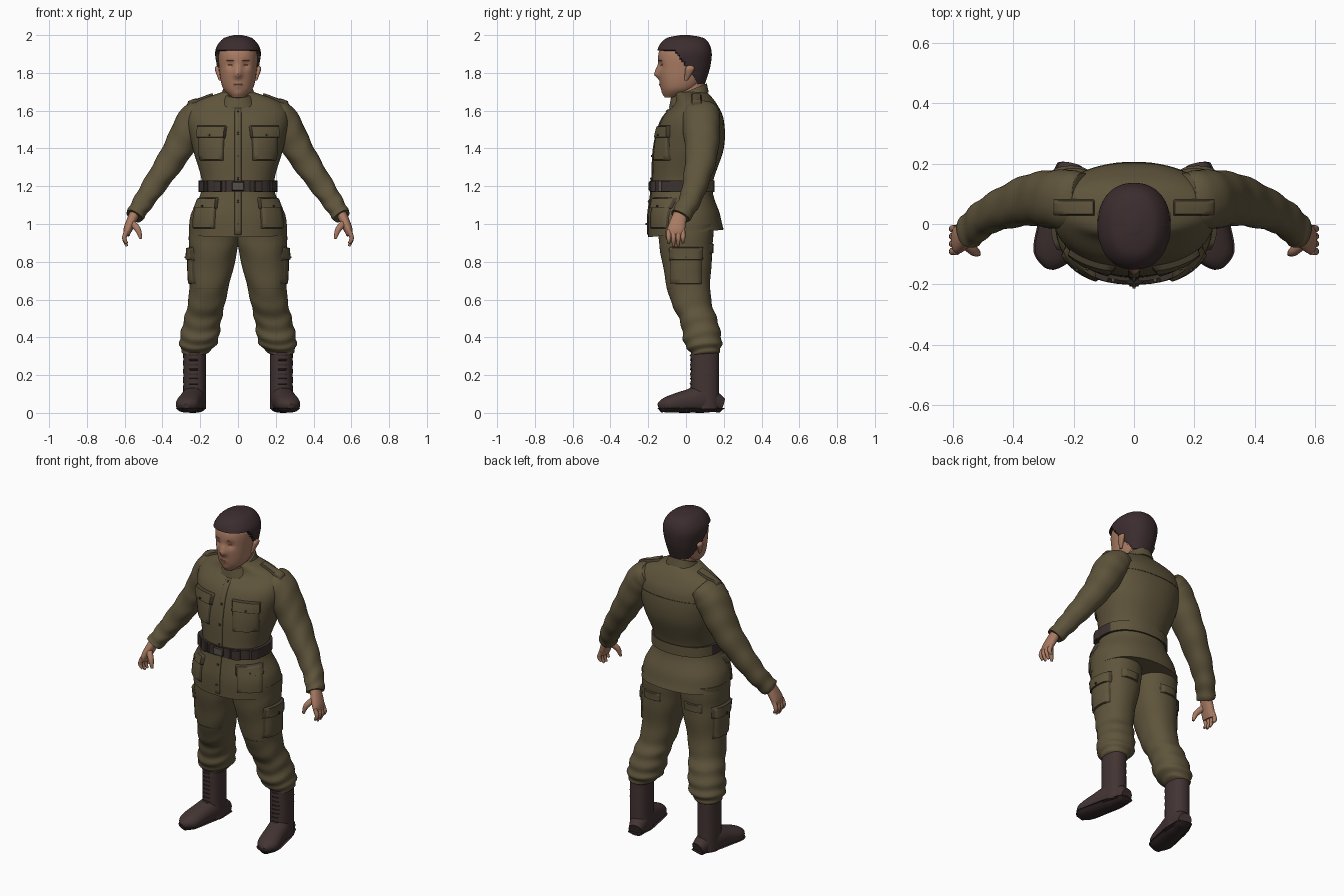
import bpy, bmesh
from math import sin, cos, exp, tau, copysign
from mathutils import Vector
from mathutils.bvhtree import BVHTree

if "Cube" in bpy.data.objects:
    bpy.data.objects.remove(bpy.data.objects["Cube"])

UP, LEFT, FRONT, BACK = Vector((0, 0, 1)), Vector((1, 0, 0)), Vector((0, -1, 0)), Vector((0, 1, 0))
OUTWARD = FRONT + LEFT / 2


def material(name, red, green, blue):
    result = bpy.data.materials.new(name)
    result.use_nodes = True
    color = (red, green, blue, 1)
    result.diffuse_color = color
    result.node_tree.nodes["Principled BSDF"].inputs["Base Color"].default_value = color
    return result


CLOTH = material("olive cloth", .115, .09, .045)
SEAM = material("dark olive seam", .065, .05, .03)
SKIN = material("skin", .4, .2, .125)
LIP = material("lip and brow", .3, .14, .09)
HAIR = material("dark brown hair", .045, .026, .028)
LEATHER = material("boot leather", .055, .034, .033)
SOLE = material("boot sole", .035, .022, .022)
BELT = material("belt leather", .045, .032, .028)
METAL = material("dull buckle", .1, .08, .065)


def finish(name, bm, materials, rule=None, mirror=False):
    """Store the mesh as an object and return a surface that panels can sit on."""
    surface = BVHTree.FromBMesh(bm)
    mesh = bpy.data.meshes.new(name)
    bm.to_mesh(mesh)
    bm.free()
    for entry in materials:
        mesh.materials.append(entry)
    for polygon in mesh.polygons:
        polygon.use_smooth = True
        if rule:
            polygon.material_index = int(rule(polygon))
    mesh.set_sharp_from_angle(angle=1)
    part = bpy.data.objects.new(name, mesh)
    bpy.context.collection.objects.link(part)
    if mirror:
        part.modifiers.new("Mirror", "MIRROR").use_mirror_merge = False
    return surface


def smooth_path(rows, steps):
    """Pass a smooth curve through ring rows of any length."""
    rows = [Vector(row) for row in rows]
    rows = [rows[0], *rows, rows[-1]]
    path = []
    for a, b, c, d in zip(rows, rows[1:], rows[2:], rows[3:]):
        for step in range(steps):
            f = step / steps
            middle = b.lerp(c, f)
            before = a.lerp(b, f + 1).lerp(middle, (f + 1) / 2)
            after = middle.lerp(c.lerp(d, f - 1), f / 2)
            path.append(before.lerp(after, f))
    return path + [rows[-1]]


def loft(name, rows, materials, sides=48, steps=8, upright=True, mirror=False,
         crease=0, waves=48, power=.9, warp=None, rule=None):
    """Skin rings given as x, y, z, half width and half depth."""
    bm = bmesh.new()
    path = smooth_path(rows, steps)
    rings = []
    for n, row in enumerate(path):
        along = UP
        if not upright:
            ahead, behind = path[min(n + 1, len(path) - 1)], path[max(n - 1, 0)]
            along = (ahead - behind).xyz.normalized()
        depth = UP if abs(along.y) > abs(along.z) else BACK
        depth = (depth - along * depth.dot(along)).normalized()
        width = depth.cross(along)
        t = n / len(path)
        ring = []
        for side in range(sides):
            angle = tau * side / sides
            swell = 1 + crease * t * sin(waves * t + 2 * sin(angle) + cos(2 * angle))
            x, y = (copysign(abs(value) ** power, value) * swell
                    for value in (cos(angle), sin(angle)))
            point = row.xyz + width * x * row[3] + depth * y * row[4]
            if warp:
                warp(point)
            ring.append(bm.verts.new(point))
        rings.append(ring)
    for lower, upper in zip(rings, rings[1:]):
        for side in range(sides):
            bm.faces.new((lower[side - 1], lower[side], upper[side], upper[side - 1]))
    bm.faces.new(rings[0])
    bm.faces.new(rings[-1])
    bmesh.ops.recalc_face_normals(bm, faces=bm.faces)
    return finish(name, bm, materials, rule, mirror)


def body(z, width, front, back):
    """A centred ring, given by its front and back edges."""
    return 0, (front + back) / 2, z, width, (back - front) / 2


def spread(half):
    """Stations across a panel, with a narrow rim at each end."""
    count = max(4, int(half * 80))
    inner = half - min(.006, half / 3)
    return [-half, *(inner * (2 * n / count - 1) for n in range(count + 1)), half]


def panel(name, targets, centre, out, half_width, half_height, thick, fill, rim=None, mirror=True):
    """Raised panel that follows the surface below it and has a seam for a rim."""
    out = Vector(out).normalized()
    across = LEFT if out.z > .9 else UP.cross(out).normalized()
    rise = out.cross(across)
    columns, rows = spread(half_width), spread(half_height)
    bm = bmesh.new()
    grid = []
    for b in rows:
        line = []
        for a in columns:
            start = Vector(centre) + across * a + rise * b + out / 2
            hits = [target.ray_cast(start, -out)[0] for target in targets]
            hits = [hit for hit in hits if hit] or [targets[0].find_nearest(start - out / 2)[0]]
            spot = min(hits, key=lambda hit: (hit - start).length)
            edge = abs(a) == half_width or abs(b) == half_height
            line.append(bm.verts.new(spot + out * (-.003 if edge else thick)))
        grid.append(line)
    for lower, upper in zip(grid, grid[1:]):
        for n in range(len(columns) - 1):
            bm.faces.new((lower[n], lower[n + 1], upper[n + 1], upper[n]))
    across_count, up_count = len(columns) - 1, len(rows) - 1

    def on_rim(polygon):
        up, side = divmod(polygon.index, across_count)
        return up in (0, up_count - 1) or side in (0, across_count - 1)

    return finish(name, bm, [fill, rim or fill], on_rim, mirror)


def pocket(name, target, centre, out, half_width, half_height):
    """A patch pocket with a thicker flap and a button."""
    panel(name + "_bag", [target], centre, out, half_width, half_height, .01, CLOTH, SEAM)
    top = Vector(centre) + UP * half_height * .8
    flap_height = half_height * .4
    panel(name + "_flap", [target], top, out, half_width + .005, flap_height, .018, CLOTH, SEAM)
    panel(name + "_button", [target], top - UP * flap_height / 2, out, .007, .007, .024, SEAM)


# Jacket body, with the hem dipping at the front
def dip_hem(point):
    point.z += max(0, 1 - point.z) * point.y * 2


jacket = loft("jacket", [
    body(.95, .26, -.2, .2), body(1.05, .25, -.2, .18), body(1.2, .19, -.18, .14),
    body(1.4, .24, -.17, .2), body(1.55, .27, -.13, .2), body(1.64, .23, -.06, .16),
    body(1.7, .08, -.06, .11)], [CLOTH], sides=64, warp=dip_hem)


# Standing collar, raised at the nape
def tilt_collar(point):
    point.z += point.y * .4


loft("collar", [body(1.65, .1, -.09, .12), body(1.7, .08, -.08, .11)], [CLOTH], warp=tilt_collar)

# Sleeves with soft creases
sleeve = loft("sleeves", [
    (.17, .08, 1.6, .06, .09), (.23, .08, 1.55, .09, .1), (.34, .08, 1.36, .075, .085),
    (.48, .03, 1.15, .057, .06), (.55, -.03, 1.04, .047, .053)], [CLOTH],
    upright=False, steps=14, mirror=True, crease=.05)

# Trousers, baggy above the boots
trousers = loft("trousers", [
    (.13, 0, 1, .13, .15), (.13, 0, .88, .13, .14), (.16, .02, .62, .1, .11),
    (.19, .07, .48, .1, .1), (.21, .09, .37, .1, .1), (.23, .1, .31, .06, .07)], [CLOTH],
    steps=14, mirror=True, crease=.05)

# Boots
shaft = loft("boot_shafts", [(.23, .1, z, .06, .075) for z in (.02, .2, .34)], [LEATHER],
             mirror=True, crease=.02)


def foot(name, fill, margin, warp):
    """Heel to toe rings that rest on the ground and turn slightly outward."""
    rings = ((.19, .04, .04), (.1, .06, .07), (0, .063, .06), (-.1, .06, .042), (-.14, .02, .025))
    rows = [(.25 - y / 5, y, tall, wide + margin, tall) for y, wide, tall in rings]
    return loft(name, rows, [fill], upright=False, mirror=True, warp=warp)


def above_ground(point):
    point.z = max(point.z, .01)


def flatten_sole(point):
    point.z = min(max(point.z, 0), .025)


shoe = foot("boot_feet", LEATHER, 0, above_ground)
foot("boot_soles", SOLE, .005, flatten_sole)
for lace in range(8):
    panel("boot_lace", [shaft, shoe], (.235, 0, .13 + lace / 40), FRONT, .026, .005, .005, SOLE)

# Belt, dark leather in front and cloth behind
belt = loft("belt", [(0, -.02, z, .21, .17) for z in (1.17, 1.23)], [BELT, CLOTH], sides=64,
            rule=lambda polygon: polygon.center.y > .03)
panel("belt_buckle", [belt], UP * 1.2, FRONT, .034, .026, .009, METAL, BELT, mirror=False)
for x in (.08, .16):
    out = FRONT + LEFT * x * 2
    panel("belt_pouch", [belt], (x, 0, 1.2), out, .025, .034, .014, BELT)
    panel("belt_loop", [belt], (x - .04, 0, 1.2), out, .006, .034, .009, METAL)

# Jacket details
placket = panel("placket", [jacket], UP * 1.28, FRONT, .02, .34, .006, CLOTH, SEAM, mirror=False)
for button in range(6):
    panel("front_button", [placket], UP * (1 + button * .12), FRONT, .007, .007, .006, SEAM,
          mirror=False)
pocket("chest_pocket", jacket, (.14, -.12, 1.42), OUTWARD, .078, .085)
pocket("hip_pocket", jacket, (.18, -.14, 1.05), OUTWARD + LEFT / 3, .075, .075)
panel("shoulder_strap", [jacket, sleeve], (.2, .055, 1.6), UP, .07, .028, .012, CLOTH, SEAM)
panel("back_yoke_seam", [jacket], UP * 1.53, BACK, .2, .003, .002, SEAM, mirror=False)

# Trouser details
pocket("cargo_pocket", trousers, (.2, 0, .77), LEFT, .085, .09)
panel("knee_seam", [trousers], (.15, 0, .66), FRONT, .08, .003, .002, SEAM)
panel("seat_pocket_flap", [trousers], (.14, 0, .87), BACK, .06, .028, .008, CLOTH, SEAM)


# Head with nose, eye sockets, mouth and chin
def shape_face(point):
    def bump(x, z, size):
        return exp(-((abs(point.x) - x) ** 2 + (point.z - z) ** 2) / size ** 2)

    if point.y < -.04:
        nose = bump(0, 1.79, .02) + bump(0, 1.82, .02) / 2
        mouth = bump(0, 1.735, .02) + bump(0, 1.69, .02)
        point.y += (bump(.04, 1.84, .02) - mouth / 2 - nose * 2) / 80


head = loft("head", [
    body(1.67, .03, -.11, -.05), body(1.72, .08, -.13, .06), body(1.82, .1, -.145, .12),
    body(1.92, .1, -.14, .12), body(1.98, .05, -.07, .06)], [SKIN],
    sides=72, steps=12, warp=shape_face)
loft("neck", [body(z, .067, -.05, .1) for z in (1.62, 1.8)], [SKIN])
loft("ears", [(.095, 0, 1.76, .006, .008), (.11, .02, 1.82, .013, .024),
              (.105, .02, 1.84, .006, .01)], [SKIN], mirror=True)
panel("lips", [head], (0, -.1, 1.735), FRONT, .03, .007, .002, LIP, mirror=False)
panel("eyebrows", [head], (.043, -.1, 1.868), FRONT, .025, .005, .002, LIP)
panel("eyelids", [head], (.042, -.1, 1.84), FRONT, .015, .004, .002, LIP)


# Short hair, tucked inside the head below a sloping hairline
def tuck_hair(point):
    if point.z < min(1.915, 1.83 - point.y * 1.3):
        point.xy *= .8


loft("hair", [
    body(1.74, .085, -.09, .1), body(1.84, .112, -.14, .13), body(1.92, .12, -.15, .135),
    body(1.98, .08, -.11, .1), body(2, .02, -.03, .02)], [HAIR],
    sides=80, steps=12, crease=.012, waves=9, warp=tuck_hair)

# Hands
loft("palms", [(.54, -.025, 1.07, .028, .034), (.58, -.05, .98, .024, .046),
               (.59, -.055, .94, .016, .043)], [SKIN], upright=False, mirror=True)
for finger in range(4):
    y = -.016 - finger / 40
    tip = .9 - sin(finger) / 50
    loft("finger", [(.588, y, .965, .012, .012), (.602, y, .925, .012, .012),
                    (.588, y, tip, .006, .007)], [SKIN],
         sides=12, steps=4, upright=False, mirror=True)
loft("thumbs", [(.565, -.06, 1.01, .018, .018), (.53, -.09, .97, .016, .016),
                (.515, -.1, .922, .007, .007)], [SKIN], sides=12, upright=False, mirror=True)
